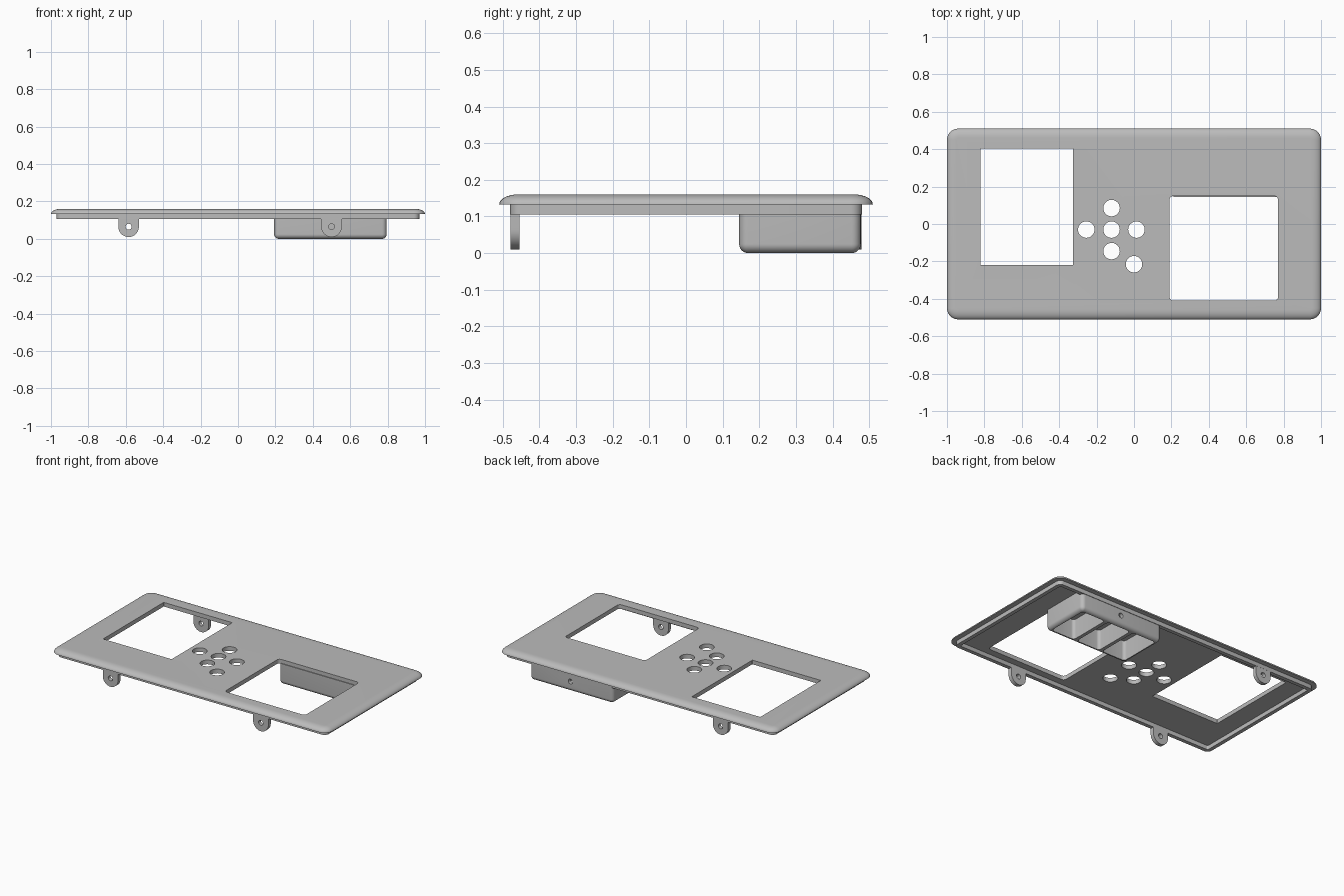
import bpy
import bmesh
from math import sin, cos, pi, radians

if "Cube" in bpy.data.objects:
    bpy.data.objects.remove(bpy.data.objects["Cube"], do_unlink=True)

grey = bpy.data.materials.new("matte_grey")
grey.use_nodes = True
colour = (0.5, 0.5, 0.5, 1)
grey.diffuse_color = colour
grey.node_tree.nodes["Principled BSDF"].inputs["Base Color"].default_value = colour


def loft(name, x, y, radius, rings, steps=6):
    """Rounded rectangle over the x and y spans, stacked as (inset, z) rings."""
    bm = bmesh.new()
    loops = []
    for inset, z in rings:
        r = max(radius - inset, 0.002)
        loop = []
        for k, (px, py, sx, sy) in enumerate([(x[1], y[1], 1, 1), (x[0], y[1], -1, 1),
                                              (x[0], y[0], -1, -1), (x[1], y[0], 1, -1)]):
            for s in range(steps + 1):
                a = (k + s / steps) * pi / 2
                loop.append(bm.verts.new((px - sx * (inset + r) + r * cos(a),
                                          py - sy * (inset + r) + r * sin(a), z)))
        loops.append(loop)
    n = len(loops[0])
    for low, high in zip(loops, loops[1:]):
        for i in range(n):
            j = (i + 1) % n
            bm.faces.new((low[i], low[j], high[j], high[i]))
    bm.faces.new(loops[0][::-1])
    bm.faces.new(loops[-1])
    return finish(name, bm)


def finish(name, bm):
    bmesh.ops.recalc_face_normals(bm, faces=bm.faces)
    mesh = bpy.data.meshes.new(name)
    bm.to_mesh(mesh)
    bm.free()
    mesh.materials.append(grey)
    obj = bpy.data.objects.new(name, mesh)
    bpy.context.collection.objects.link(obj)
    return obj


def cylinder(name, location, radius, depth, along_y=False):
    bpy.ops.mesh.primitive_cylinder_add(vertices=32, radius=radius, depth=depth, location=location,
                                        rotation=(pi / 2 if along_y else 0, 0, 0))
    obj = bpy.context.object
    obj.name = name
    obj.data.materials.append(grey)
    return obj


def select(obj):
    bpy.ops.object.select_all(action="DESELECT")
    obj.select_set(True)
    bpy.context.view_layer.objects.active = obj


def cut(obj, cutters):
    """Subtract each cutter, then discard it."""
    select(obj)
    for cutter in cutters:
        cutter.hide_render = True
        mod = obj.modifiers.new("cut", "BOOLEAN")
        mod.operation, mod.solver, mod.object = "DIFFERENCE", "EXACT", cutter
        bpy.ops.object.modifier_apply(modifier=mod.name)
        bpy.data.objects.remove(cutter, do_unlink=True)


def smooth(obj):
    select(obj)
    bpy.ops.object.shade_smooth_by_angle(angle=radians(30))


# Top panel with a domed edge, two windows and button holes
base, top = 0.133, 0.16
arc = [k * pi / 16 for k in range(9)]
dome = [(0.05 * (1 - cos(a)), base + (top - base) * sin(a)) for a in arc]
panel = loft("panel", (-1, 1), (-0.51, 0.51), 0.06, dome)
through = [(0, 0), (0, 0.3)]
cut(panel, [loft("window_cutter", (-0.82, -0.325), (-0.22, 0.405), 0.002, through, 1),
            loft("window_cutter", (0.19, 0.77), (-0.41, 0.15), 0.02, through)])
buttons = [(-0.12, 0.085), (-0.255, -0.03), (-0.12, -0.03), (0.013, -0.03), (-0.12, -0.145), (0, -0.215)]
cut(panel, [cylinder("button_cutter", (x, y, 0.15), 0.044, 0.2) for x, y in buttons])
smooth(panel)

# Thin rim under the panel
rim = loft("rim", (-0.97, 0.97), (-0.48, 0.48), 0.03, [(0, 0.106), (0, base + 0.002)])
cut(rim, [loft("rim_cutter", (-0.945, 0.945), (-0.455, 0.455), 0.01, through)])
smooth(rim)


# Hanging screw tabs with rounded ends
def tab(name, x, y):
    w, zc = 0.055, 0.065
    outline = [(w * cos(a), zc + w * sin(a)) for a in [pi + k * pi / 16 for k in range(17)]]
    outline += [(w, base), (-w, base)]
    bm = bmesh.new()
    face = bm.faces.new([bm.verts.new((x + px, y - 0.0125, pz)) for px, pz in outline])
    solid = bmesh.ops.extrude_face_region(bm, geom=[face])
    verts = [v for v in solid["geom"] if isinstance(v, bmesh.types.BMVert)]
    bmesh.ops.translate(bm, verts=verts, vec=(0, 0.025, 0))
    obj = finish(name, bm)
    cut(obj, [cylinder("screw_cutter", (x, y, zc), 0.016, 0.1, True)])
    smooth(obj)


tab("front_right_tab", -0.585, -0.467)
tab("front_left_tab", 0.5, -0.467)
tab("back_right_tab", -0.585, 0.467)

# Compartment box with filleted lower edges, open below in three bays
r = 0.025
fillet = [(r * (1 - sin(a)), r * (1 - cos(a))) for a in arc]
box = loft("compartment_box", (0.193, 0.795), (0.145, 0.477), r, fillet + [(0, base + 0.002)])
bay, gap = 0.17, 0.023
bays = []
for i in range(3):
    x = 0.193 + gap + i * (bay + gap)
    bays.append(loft("bay_cutter", (x, x + bay), (0.17, 0.452), 0.02, [(0, -0.1), (0, 0.13)]))
cut(box, bays + [cylinder("screw_cutter", (0.5, 0.465, 0.065), 0.016, 0.06, True)])
smooth(box)
